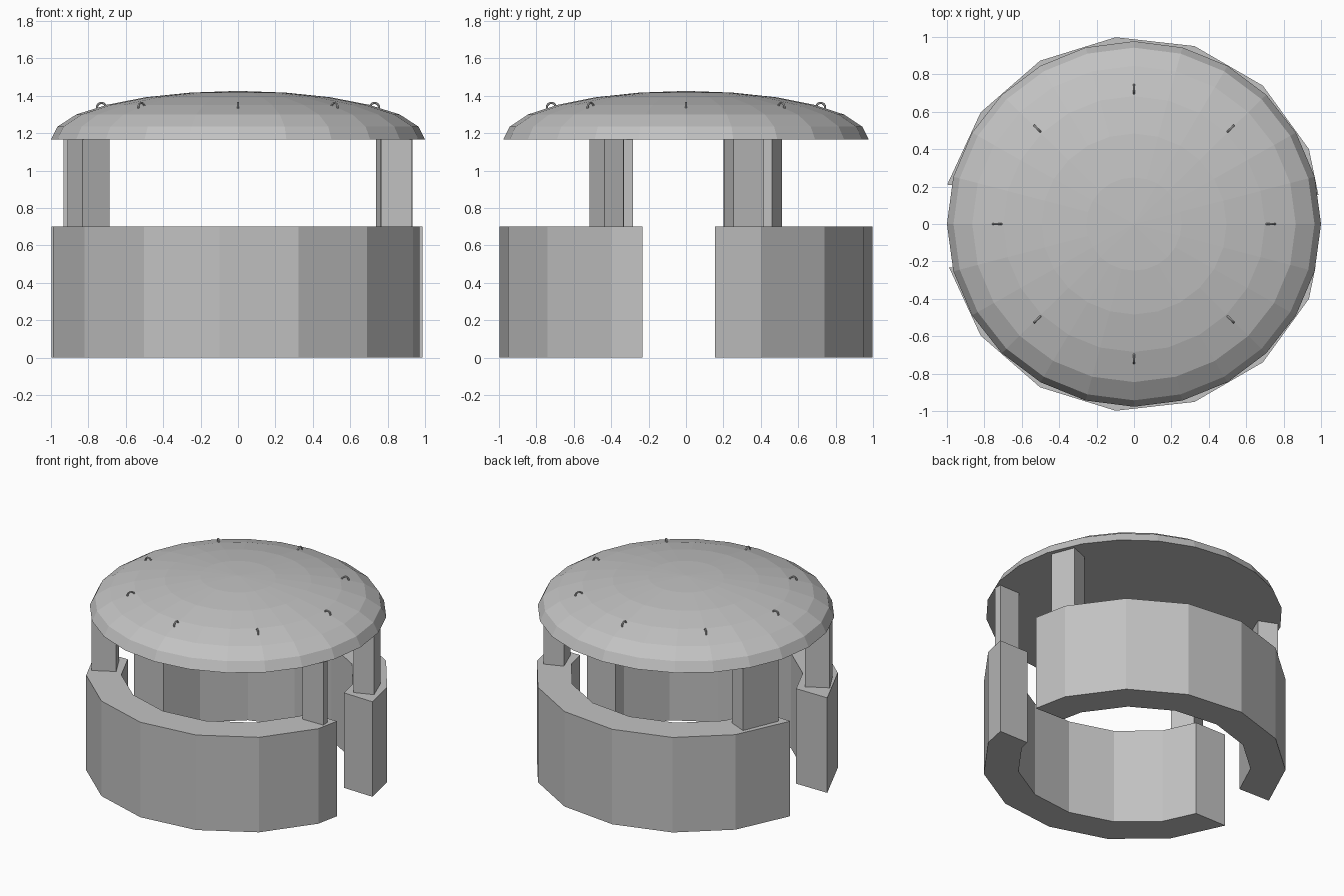
import bpy, bmesh
from math import cos, sin, pi, radians
from mathutils import Vector, Matrix

if "Cube" in bpy.data.objects:
    bpy.data.objects.remove(bpy.data.objects["Cube"])

grey = bpy.data.materials.new("concrete_grey")
grey.diffuse_color = (0.54, 0.54, 0.54, 1)
grey.use_nodes = True
grey.node_tree.nodes["Principled BSDF"].inputs["Base Color"].default_value = grey.diffuse_color


def finish(bm, name):
    bmesh.ops.recalc_face_normals(bm, faces=bm.faces[:])
    me = bpy.data.meshes.new(name)
    bm.to_mesh(me)
    bm.free()
    me.materials.append(grey)
    ob = bpy.data.objects.new(name, me)
    bpy.context.collection.objects.link(ob)
    return ob


def skin(bm, rings, closed):
    """Join equal vertex rings with quads."""
    n = len(rings[0])
    count = len(rings) if closed else len(rings) - 1
    for i in range(count):
        a, b = rings[i], rings[(i + 1) % len(rings)]
        for j in range(n):
            k = (j + 1) % n
            bm.faces.new((a[j], a[k], b[k], b[j]))


# Curved half walls: 15-sided ring cut off at the doorway
def half_wall(name, side, plane_co, plane_no):
    bm = bmesh.new()
    rings = []
    for i in range(15):
        a = radians(23.5 + 24 * i)
        c, s = cos(a), sin(a) * side
        rings.append([bm.verts.new((rx * c, ry * s, z)) for rx, ry, z in
                      ((1.02, 1.003, 0), (1.02, 1.003, 0.7),
                       (0.785, 0.77, 0.7), (0.785, 0.77, 0))])
    skin(bm, rings, True)
    cut = bmesh.ops.bisect_plane(bm, geom=bm.verts[:] + bm.edges[:] + bm.faces[:],
                                 plane_co=plane_co, plane_no=plane_no,
                                 clear_inner=True)
    edges = [e for e in cut["geom_cut"] if isinstance(e, bmesh.types.BMEdge)]
    bmesh.ops.holes_fill(bm, edges=edges, sides=0)
    finish(bm, name)


half_wall("back_wall", 1, (-1, 0.21, 0), (0.0276, 1, 0))
half_wall("front_wall", -1, (0, -0.232, 0), (0, -1, 0))


# Roof posts: centre, size along and across the turned axis, turn
def post(name, x, y, sx, sy, turn):
    bm = bmesh.new()
    m = (Matrix.Translation((x, y, 0.935)) @ Matrix.Rotation(radians(turn), 4, 'Z')
         @ Matrix.Diagonal((sx, sy, 0.47, 1)))
    bmesh.ops.create_cube(bm, size=1, matrix=m)
    finish(bm, name)


post("back_right_post", 0.835, 0.31, 0.14, 0.175, 21)
post("front_left_post", -0.80, -0.403, 0.165, 0.165, 29)
post("back_left_post", -0.815, 0.357, 0.14, 0.28, -23)
post("front_right_post", 0.846, -0.31, 0.166, 0.052, 1)

# Domed roof with a flat underside
profile = [(1.0, 1.165), (0.965, 1.235), (0.865, 1.30), (0.70, 1.352),
           (0.495, 1.392), (0.255, 1.417)]
bm = bmesh.new()
rings = [[bm.verts.new((r * cos(j * pi / 12), 0.977 * r * sin(j * pi / 12), z))
          for j in range(24)] for r, z in profile]
skin(bm, rings, False)
top = bm.verts.new((0, 0, 1.426))
for j in range(24):
    bm.faces.new((rings[-1][j], rings[-1][(j + 1) % 24], top))
bm.faces.new(rings[0])
finish(bm, "dome_roof")

# Small lifting loops around the roof
for i in range(8):
    bm = bmesh.new()
    rings = []
    for k in range(9):
        t = pi * k / 8
        ring = []
        for j in range(6):
            p = j * pi / 3
            rad = 0.024 + 0.006 * cos(p)
            ring.append(bm.verts.new((rad * cos(t), 0.006 * sin(p), rad * sin(t))))
        rings.append(ring)
    skin(bm, rings, False)
    bm.faces.new(rings[0])
    bm.faces.new(rings[-1])
    a = i * pi / 4
    place = (Matrix.Translation((0.73 * cos(a), 0.72 * sin(a), 1.338))
             @ Matrix.Rotation(a, 4, 'Z') @ Matrix.Rotation(0.3, 4, 'Y'))
    bmesh.ops.transform(bm, matrix=place, verts=bm.verts[:])
    finish(bm, "lifting_loop_%d" % (i + 1))
